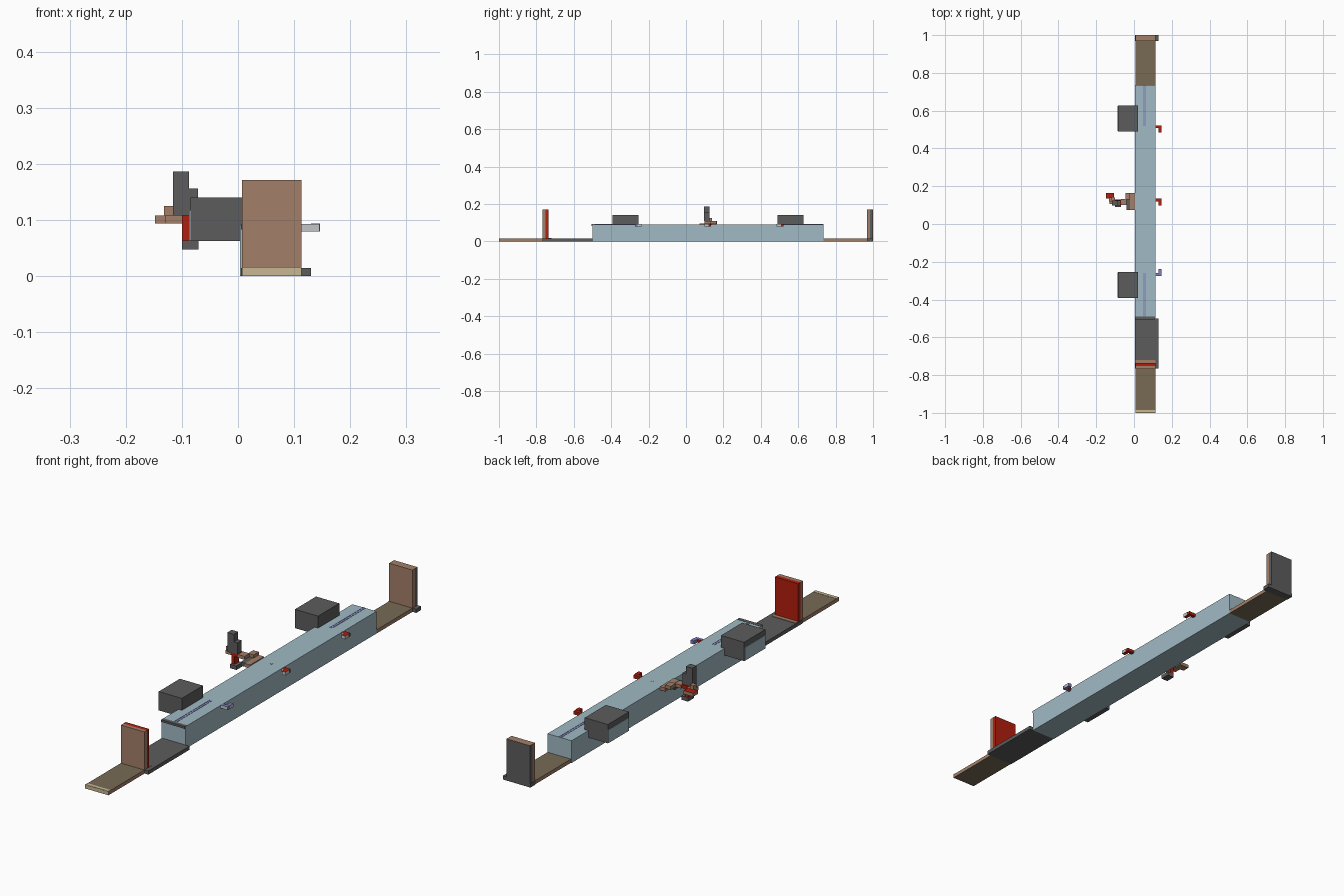
import bpy
import bmesh
from mathutils import Vector

old = bpy.data.objects.get("Cube")
if old:
    bpy.data.objects.remove(old, do_unlink=True)


def srgb(r, g, b):
    return tuple((c / 255 / 12.92) if c < 10 else ((c / 255 + 0.055) / 1.055) ** 2.4
                 for c in (r, g, b)) + (1.0,)


def material(name, *rgb):
    mat = bpy.data.materials.new(name)
    mat.use_nodes = True
    mat.diffuse_color = srgb(*rgb)
    mat.node_tree.nodes["Principled BSDF"].inputs["Base Color"].default_value = srgb(*rgb)
    return mat


BLUE = material("pale blue", 160, 186, 196)
DARK = material("dark grey", 92, 92, 92)
BROWN = material("wood brown", 164, 127, 104)
OLIVE = material("olive brown", 120, 107, 85)
TAN = material("pale tan", 200, 185, 148)
RED = material("red", 178, 30, 14)
GREY = material("light grey", 194, 198, 200)
PURPLE = material("violet", 128, 126, 190)


def box(name, x, y, z, mat, faces=None):
    """Box from (min, max) ranges; faces maps '+x', '-y' etc. to another material."""
    bm = bmesh.new()
    bmesh.ops.create_cube(bm, size=1)
    ranges = (x, y, z)
    for v in bm.verts:
        v.co = Vector([(r[0] + r[1]) / 2 + c * (r[1] - r[0]) for r, c in zip(ranges, v.co)])
    bm.normal_update()
    mesh = bpy.data.meshes.new(name)
    mesh.materials.append(mat)
    for key, face_mat in (faces or {}).items():
        mesh.materials.append(face_mat)
        axis, sign = "xyz".index(key[1]), 1 if key[0] == "+" else -1
        for f in bm.faces:
            if f.normal[axis] * sign > 0.9:
                f.material_index = len(mesh.materials) - 1
    bm.to_mesh(mesh)
    bm.free()
    obj = bpy.data.objects.new(name, mesh)
    bpy.context.collection.objects.link(obj)
    return obj


WIDE = (0.007, 0.113)
SLAB = (0, 0.015)
WALL = (0.015, 0.171)

# Main beam with its end strip and painted top lines
box("beam", (0.004, 0.113), (-0.5, 0.735), (0, 0.091), BLUE)
box("beam_end_strip", (0.005, 0.112), (-0.505, -0.49), (0.083, 0.092), DARK)
for name, y in (("front_line", (-0.49, -0.26)), ("rear_line", (0.52, 0.735))):
    for x in (0.051, 0.06):
        box(name, (x, x + 0.004), y, (0.09, 0.092), PURPLE)
box("top_dot", (0.055, 0.062), (0.13, 0.138), (0.09, 0.092), TAN)

# Front ramp, floor slab and upright
box("front_ramp", WIDE, (-1, -0.766), SLAB, OLIVE, {"-y": TAN, "+x": BROWN, "-x": BROWN})
box("front_ramp_lip", WIDE, (-0.999, -0.985), (0.014, 0.016), TAN)
box("front_slab", (0.005, 0.13), (-0.766, -0.5), SLAB, DARK)
box("front_upright", WIDE, (-0.768, -0.752), WALL, BROWN)
box("front_upright_back", WIDE, (-0.752, -0.736), WALL, RED)
box("front_floor_strip", WIDE, (-0.736, -0.72), (0.014, 0.017), BROWN)

# Rear floor and upright
box("rear_floor", WIDE, (0.735, 0.968), SLAB, OLIVE, {"+x": BROWN, "-x": BROWN})
box("rear_foot", (0.005, 0.13), (0.968, 1), SLAB, DARK)
box("rear_upright", WIDE, (0.968, 0.984), WALL, BROWN)
box("rear_upright_back", WIDE, (0.984, 1), WALL, DARK, {"+z": BROWN})

# Side boxes with a pale outer panel
for name, y0 in (("front_side_box", -0.392), ("rear_side_box", 0.49)):
    y1 = y0 + 0.137
    box(name, (-0.085, 0.02), (y0, y1), (0.063, 0.14), DARK)
    box(name + "_panel", (-0.087, -0.084), (y0 + 0.002, y1 - 0.002), (0.064, 0.118), BLUE)

# Small clips along the right side
for name, y, s, mat in (("front_clip", -0.26, -1, PURPLE), ("middle_clip", 0.12, 1, RED),
                        ("rear_clip", 0.507, 1, RED)):
    root = sorted((y, y + s * 0.014))
    tip = sorted((y, y - s * 0.022))
    box(name + "_root", (0.113, 0.145), root, (0.08, 0.093), mat, {"-y": GREY, "+y": RED})
    box(name + "_tip", (0.13, 0.146), tip, (0.08, 0.094), mat, {"-y": GREY, "+x": GREY})

# Linkage on the left side, stepping out from the beam to the post
box("link_bracket", (-0.02, 0.004), (0.073, 0.163), (0.08, 0.095), BROWN)
box("link_root", (-0.045, -0.02), (0.13, 0.163), (0.094, 0.108), BROWN)
box("link_root_lower", (-0.04, -0.02), (0.075, 0.13), (0.08, 0.095), DARK)
box("link_inner", (-0.07, -0.04), (0.1, 0.132), (0.094, 0.108), BROWN)
box("link_red", (-0.1, -0.07), (0.1, 0.128), (0.095, 0.11), RED)
box("link_outer", (-0.13, -0.1), (0.105, 0.14), (0.094, 0.108), BROWN)
box("link_tip", (-0.148, -0.105), (0.135, 0.165), (0.094, 0.108), BROWN, {"+z": RED})
box("link_knob", (-0.132, -0.116), (0.12, 0.14), (0.108, 0.125), BROWN)
box("link_hanger", (-0.1, -0.085), (0.1, 0.128), (0.063, 0.095), RED)
box("link_weight", (-0.1, -0.07), (0.09, 0.13), (0.048, 0.064), DARK)
box("post", (-0.116, -0.087), (0.097, 0.125), (0.108, 0.187), DARK)
box("post_step", (-0.087, -0.071), (0.097, 0.125), (0.11, 0.156), DARK)
